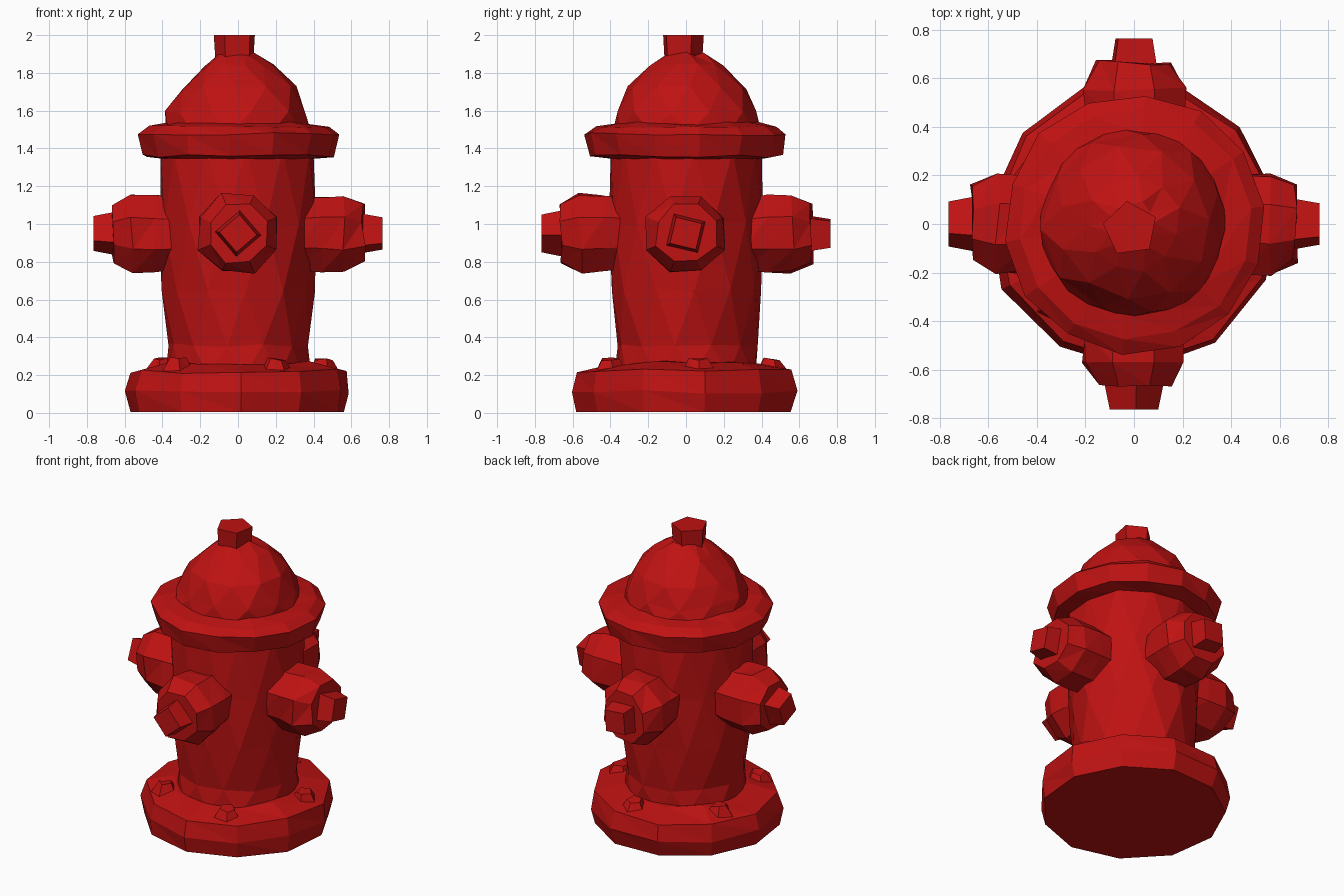
import bpy, math, random
from mathutils import Vector, Matrix

if "Cube" in bpy.data.objects:
    bpy.data.objects.remove(bpy.data.objects["Cube"])

random.seed(4)
red = bpy.data.materials.new("hydrant red")
red.diffuse_color = (0.52, 0.006, 0.006, 1)
red.use_nodes = True
red.node_tree.nodes["Principled BSDF"].inputs["Base Color"].default_value = red.diffuse_color


def lathe(name, profile, sides, turn=0.0, jitter=0.0, matrix=None, twist=False):
    """Closed faceted solid: profile of (radius, height), triangulated for a chipped look."""
    verts, faces = [], []
    for k, (r, z) in enumerate(profile):
        for i in range(sides):
            a = math.tau * (i + turn + (0.5 * (k % 2) if twist else 0)) / sides
            j = random.uniform(-jitter, jitter)
            dz = 0 if k == 0 else random.uniform(-jitter, jitter)
            verts.append(Vector(((r + j) * math.cos(a), (r + j) * math.sin(a), z + dz)))
    for k in range(len(profile) - 1):
        for i in range(sides):
            n = (i + 1) % sides
            a, b = k * sides + i, k * sides + n
            c, d = b + sides, a + sides
            if twist and k % 2:
                faces += [(a, b, c), (a, c, d)]
            else:
                faces += [(a, b, d), (b, c, d)]
    faces.append(tuple(reversed(range(sides))))
    top = (len(profile) - 1) * sides
    faces.append(tuple(range(top, top + sides)))
    mesh = bpy.data.meshes.new(name)
    mesh.from_pydata(verts, [], faces)
    if matrix is not None:
        mesh.transform(matrix)
    mesh.materials.append(red)
    mesh.update()
    obj = bpy.data.objects.new(name, mesh)
    bpy.context.collection.objects.link(obj)
    return obj


# Foot flange
lathe("base", [(0.575, 0.005), (0.60, 0.11), (0.575, 0.22), (0.40, 0.265)],
      11, 0.3, 0.012)

# Barrel, slightly waisted toward the foot
lathe("barrel", [(0.38, 0.2), (0.375, 0.36), (0.40, 0.65), (0.41, 1.0), (0.41, 1.38)],
      12, 0.2, 0.01, twist=True)

# Collar under the dome
lathe("collar", [(0.40, 1.345), (0.51, 1.36), (0.535, 1.475), (0.48, 1.515), (0.37, 1.535)],
      14, 0.3, 0.009)

# Dome and its top nut
lathe("dome", [(0.395, 1.49), (0.375, 1.59), (0.315, 1.72), (0.19, 1.84), (0.09, 1.9)],
      11, 0.1, 0.012, twist=True)
lathe("top_nut", [(0.105, 1.84), (0.115, 2.0)], 5, 0.35, 0.0,
      Matrix.Translation((-0.015, -0.02, 0)))

# Four outlets with caps and small nuts, pointing along +x, +y, -x, -y
for n, name in enumerate(("right", "back", "left", "front")):
    m = (Matrix.Rotation(n * math.pi / 2, 4, 'Z')
         @ Matrix.Translation((0, 0, 0.95))
         @ Matrix.Rotation(math.pi / 2, 4, 'Y'))
    lathe(name + "_outlet", [(0.20, 0.30), (0.215, 0.44), (0.222, 0.56), (0.165, 0.665)],
          8, 0.5, 0.012, m)
    lathe(name + "_outlet_nut", [(0.13, 0.62), (0.10, 0.765)], 4, 0.35 + 0.2 * n, 0.0, m)

# Chipped lumps where the foot meets the barrel
for i in range(5):
    a = math.tau * (i + 0.12) / 5
    lathe("base_lump_%d" % (i + 1), [(0.10, 0.2), (0.05, 0.285)], 5, i * 0.3, 0.01,
          Matrix.Translation((0.455 * math.cos(a), 0.455 * math.sin(a), 0)))
